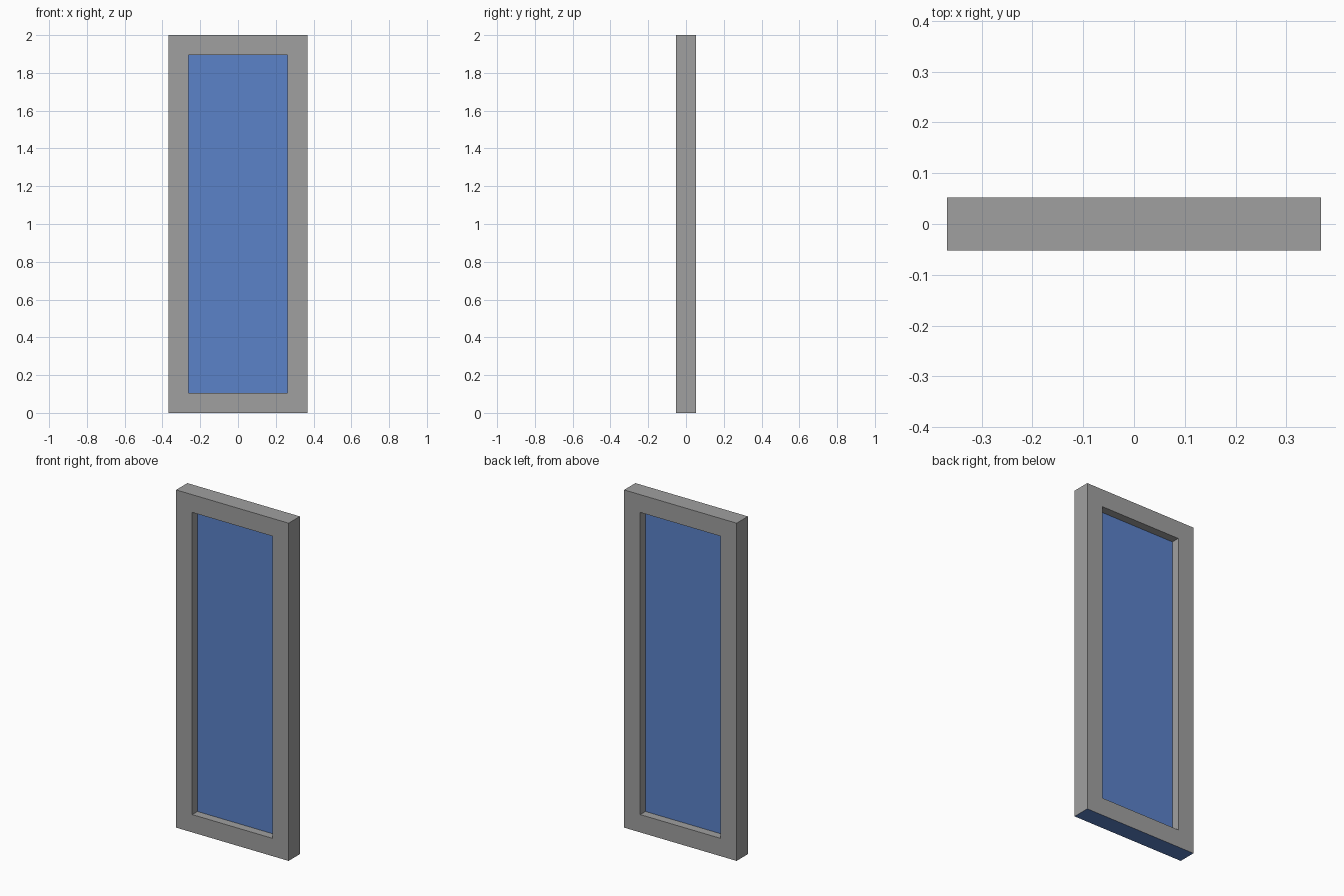
import bpy
import bmesh

if "Cube" in bpy.data.objects:
    bpy.data.objects.remove(bpy.data.objects["Cube"])

U = 2 / 19                      # frame bar width and depth; the window is 7 x 19 bars
W, H, D = 3.5 * U, 2.0, U / 2   # half width, height, half depth


def material(name, rgb):
    m = bpy.data.materials.new(name)
    m.diffuse_color = (*rgb, 1)
    m.use_nodes = True
    m.node_tree.nodes["Principled BSDF"].inputs["Base Color"].default_value = m.diffuse_color
    return m


def make_object(name, bm, mats):
    bmesh.ops.recalc_face_normals(bm, faces=bm.faces)
    mesh = bpy.data.meshes.new(name)
    for m in mats:
        mesh.materials.append(m)
    for f in bm.faces:
        # the underside of the frame is blue
        if len(mats) > 1 and f.normal.z < -0.9 and f.calc_center_median().z < 0.001:
            f.material_index = 1
    bm.to_mesh(mesh)
    bm.free()
    obj = bpy.data.objects.new(name, mesh)
    bpy.context.collection.objects.link(obj)
    return obj


def rectangle(bm, inset, y):
    x, lo, hi = W - inset, inset, H - inset
    return [bm.verts.new(p) for p in ((-x, y, lo), (x, y, lo), (x, y, hi), (-x, y, hi))]


def bridge(bm, a, b):
    for i in range(4):
        j = (i + 1) % 4
        bm.faces.new((a[i], a[j], b[j], b[i]))


grey = material("frame_grey", (0.35, 0.35, 0.35))
blue = material("glass_blue", (0.105, 0.223, 0.584))

# frame: rectangular ring swept through outer front, outer back, inner back, inner front
bm = bmesh.new()
rings = [rectangle(bm, i, y) for i, y in ((0, -D), (0, D), (U, D), (U, -D))]
for k in range(4):
    bridge(bm, rings[k], rings[(k + 1) % 4])
make_object("window_frame", bm, [grey, blue])

# glass: thin pane in the middle of the frame
bm = bmesh.new()
front, back = rectangle(bm, U, -0.004), rectangle(bm, U, 0.004)
bridge(bm, front, back)
bm.faces.new(front)
bm.faces.new(back)
make_object("glass_pane", bm, [blue])
